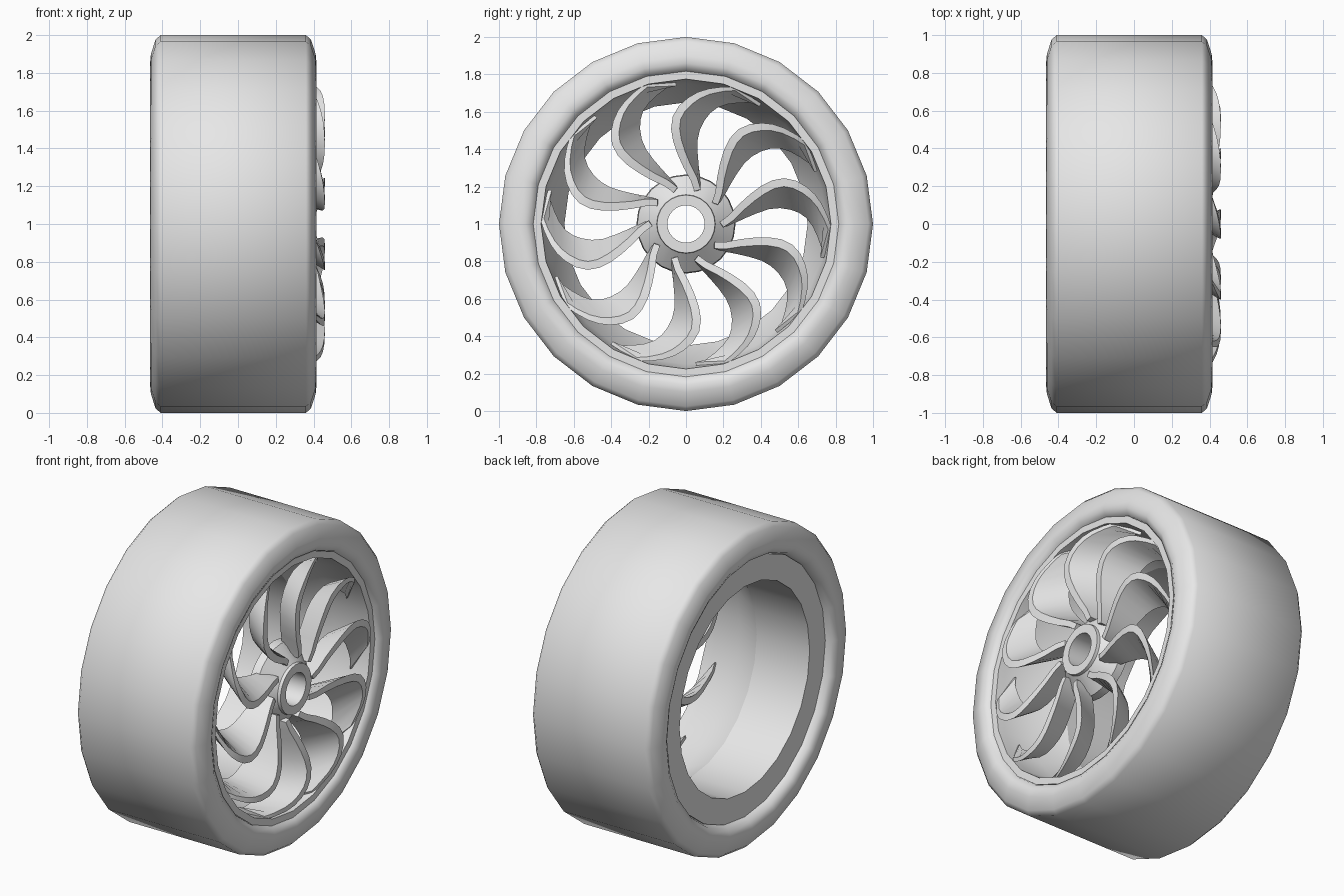
import bpy
import bmesh
from math import sin, cos, radians, tau
from mathutils import Vector

SIDES = 24
SPOKES = 10
FIRST_SPOKE = 107
AXLE_HEIGHT = 1.0

default_cube = bpy.data.objects.get("Cube")
if default_cube:
    bpy.data.objects.remove(default_cube, do_unlink=True)


def make_material(name, color):
    material = bpy.data.materials.new(name)
    material.use_nodes = True
    material.diffuse_color = color
    material.node_tree.nodes["Principled BSDF"].inputs["Base Color"].default_value = color
    return material


grey = make_material("light grey", (0.8, 0.8, 0.8, 1))


def polar(x, radius, angle):
    """Point around the axle, which runs along x."""
    return Vector((x, radius * cos(angle), AXLE_HEIGHT + radius * sin(angle)))


def finish(name, bm, smooth_angle):
    """Turn a bmesh into a shaded object."""
    bmesh.ops.recalc_face_normals(bm, faces=bm.faces)
    mesh = bpy.data.meshes.new(name)
    bm.to_mesh(mesh)
    bm.free()
    mesh.materials.append(grey)
    obj = bpy.data.objects.new(name, mesh)
    bpy.context.collection.objects.link(obj)
    bpy.ops.object.select_all(action="DESELECT")
    obj.select_set(True)
    bpy.context.view_layer.objects.active = obj
    bpy.ops.object.shade_smooth_by_angle(angle=radians(smooth_angle))
    return obj


def bridge(bm, ring_a, ring_b):
    """Join two closed rings of vertices with quads."""
    count = len(ring_a)
    for i in range(count):
        j = (i + 1) % count
        bm.faces.new((ring_a[i], ring_a[j], ring_b[j], ring_b[i]))


def lathe(name, profile, smooth_angle):
    """Revolve a closed (x, radius) profile around the axle."""
    bm = bmesh.new()
    rings = [[bm.verts.new(polar(x, r, tau * k / SIDES)) for x, r in profile]
             for k in range(SIDES)]
    for k in range(SIDES):
        bridge(bm, rings[k], rings[(k + 1) % SIDES])
    return finish(name, bm, smooth_angle)


# Tyre with rounded shoulders and a slightly sunk inner edge
shoulder = [(0.055, 1.0), (0.028, 0.975), (0.004, 0.90), (0, 0.86), (0.022, 0.822), (0.07, 0.805)]
outer_side = [(0.415 - inset, r) for inset, r in shoulder]
inner_side = [(-0.465 + inset, r) for inset, r in reversed(shoulder)]
lathe("tyre", outer_side + inner_side, 50)

# Rim with a thin front lip and a stepped barrel
lathe("rim", [(0.385, 0.817), (0.385, 0.775), (0.34, 0.77), (0.15, 0.75),
              (-0.04, 0.65), (-0.41, 0.65), (-0.41, 0.806), (0.34, 0.806)], 22)

# Tapered hub with a through hole
lathe("hub", [(0.405, 0.10), (0.405, 0.155), (0.385, 0.157),
              (0.30, 0.26), (0.25, 0.265), (0.25, 0.10)], 25)

# Curved blade stations: radius, front angle, back angle, front x, thickness
stations = [Vector(s) for s in (
    (0.19, 0, 0, 0.39, 0.035), (0.31, 18, 10, 0.42, 0.04),
    (0.45, 25, 14, 0.45, 0.045), (0.57, 24, 11, 0.46, 0.045),
    (0.66, 17, 5, 0.45, 0.04), (0.72, 9, -4, 0.42, 0.03),
    (0.77, -1, -13, 0.37, 0.02))]
BACK_X = 0.28


def refine(rows):
    """Insert a smoothly curved midpoint between neighbouring stations."""
    padded = [rows[0]] + rows + [rows[-1]]
    result = []
    for a, b, c, d in zip(padded, padded[1:], padded[2:], padded[3:]):
        result += [b, (9 * (b + c) - a - d) / 16]
    return result + [rows[-1]]


def edge_line(points, widths):
    """Offset a path to both sides within the wheel plane."""
    pairs = []
    last = len(points) - 1
    for i, (point, width) in enumerate(zip(points, widths)):
        along = points[min(i + 1, last)] - points[max(i - 1, 0)]
        across = Vector((0, -along.z, along.y)).normalized() * width / 2
        pairs.append((point + across, point - across))
    return pairs


def make_spoke(name, start):
    rows = refine(stations)
    widths = [s[4] for s in rows]
    front = [polar(s[3], s[0], radians(start + s[1])) for s in rows]
    back = [polar(BACK_X, min(s[0], 0.75), radians(start + s[2])) for s in rows]
    bm = bmesh.new()
    rings = []
    for (f1, f2), (b1, b2) in zip(edge_line(front, widths), edge_line(back, widths)):
        rings.append([bm.verts.new(p) for p in (f1, f2, b2, b1)])
    for ring_a, ring_b in zip(rings, rings[1:]):
        bridge(bm, ring_a, ring_b)
    bm.faces.new(rings[0])
    bm.faces.new(rings[-1])
    finish(name, bm, 30)


for n in range(SPOKES):
    make_spoke(f"spoke_{n + 1}", FIRST_SPOKE - n * 360 / SPOKES)
